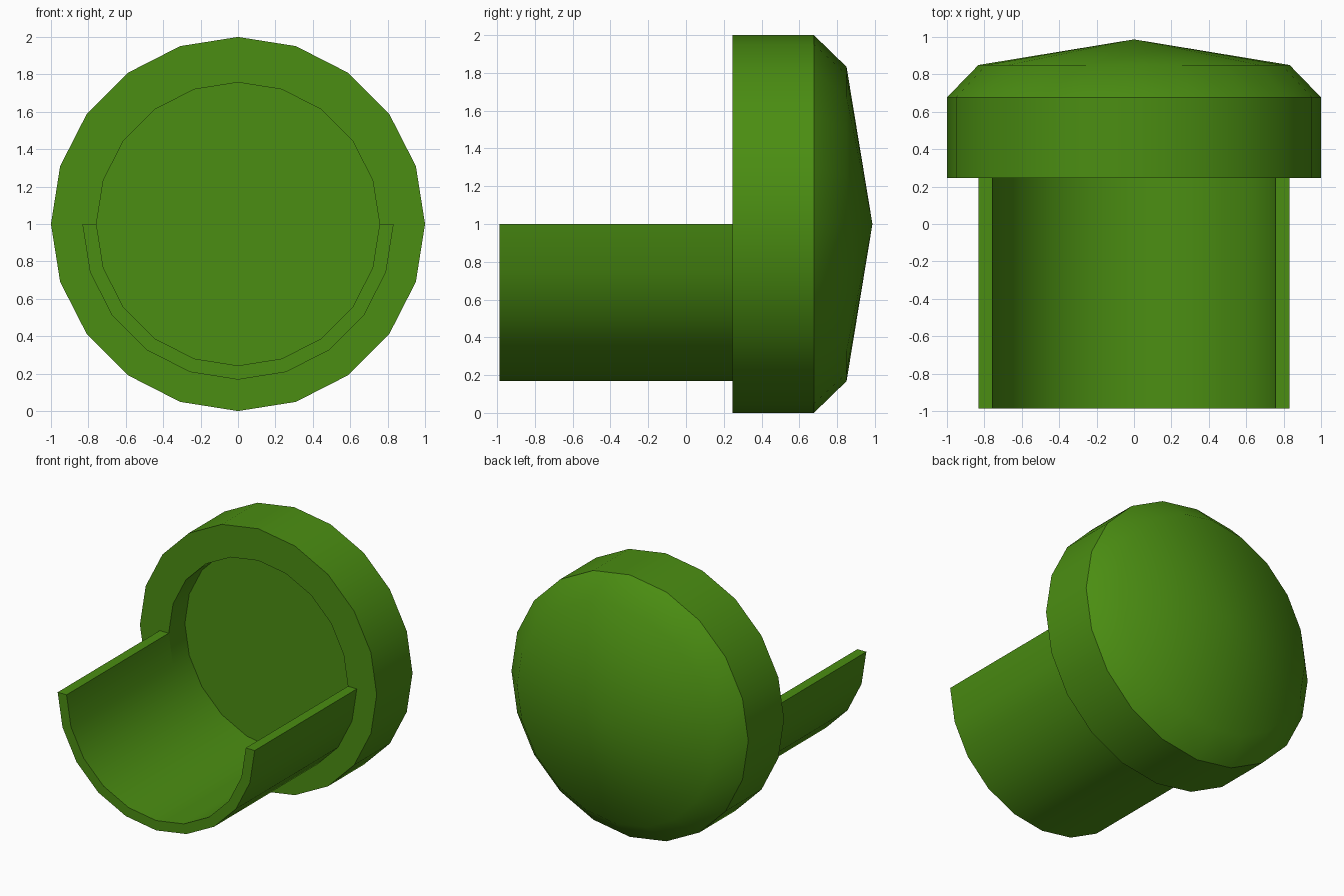
import bpy, bmesh
from math import cos, sin, pi, radians

if "Cube" in bpy.data.objects:
    bpy.data.objects.remove(bpy.data.objects["Cube"])

SIDES = 20
CENTRE_Z = 1.0
R_BORE, R_WALL = 0.757, 0.832
Y_FRONT, Y_RIM = -0.987, 0.245

green = bpy.data.materials.new("green")
green.diffuse_color = (0.07, 0.27, 0.006, 1)
green.use_nodes = True
green.node_tree.nodes["Principled BSDF"].inputs["Base Color"].default_value = green.diffuse_color


def ring_point(r, y, i):
    a = 2 * pi * i / SIDES
    return (r * cos(a), y, CENTRE_Z + r * sin(a))


def finish(name, bm):
    bmesh.ops.recalc_face_normals(bm, faces=bm.faces)
    mesh = bpy.data.meshes.new(name)
    bm.to_mesh(mesh)
    bm.free()
    obj = bpy.data.objects.new(name, mesh)
    obj.data.materials.append(green)
    bpy.context.collection.objects.link(obj)
    bpy.ops.object.select_all(action='DESELECT')
    obj.select_set(True)
    bpy.context.view_layer.objects.active = obj
    bpy.ops.object.shade_smooth_by_angle(angle=radians(40))
    return obj


# Cap: turned profile (radius, y) from recess floor, round the rim, to the domed back
profile = [(R_BORE, 0.44), (R_BORE, Y_RIM), (1.0, Y_RIM), (1.0, 0.677), (R_WALL, 0.85)]
bm = bmesh.new()
rings = [[bm.verts.new(ring_point(r, y, i)) for i in range(SIDES)] for r, y in profile]
for a, b in zip(rings, rings[1:]):
    for i in range(SIDES):
        j = (i + 1) % SIDES
        bm.faces.new((a[i], a[j], b[j], b[i]))
bm.faces.new(rings[0])
apex = bm.verts.new((0, 0.987, CENTRE_Z))
for i in range(SIDES):
    bm.faces.new((rings[-1][i], rings[-1][(i + 1) % SIDES], apex))
finish("cap", bm)

# Trough: lower half of a tube, running forward from the cap rim
section = [(R_BORE, Y_RIM), (R_BORE, Y_FRONT), (R_WALL, Y_FRONT), (R_WALL, Y_RIM)]
bm = bmesh.new()
half = range(SIDES // 2, SIDES + 1)
loops = [[bm.verts.new(ring_point(r, y, i)) for r, y in section] for i in half]
for a, b in zip(loops, loops[1:]):
    for k in range(3):
        bm.faces.new((a[k], a[k + 1], b[k + 1], b[k]))
for end in (loops[0], loops[-1]):
    bm.faces.new(end)
finish("half_pipe_trough", bm)
